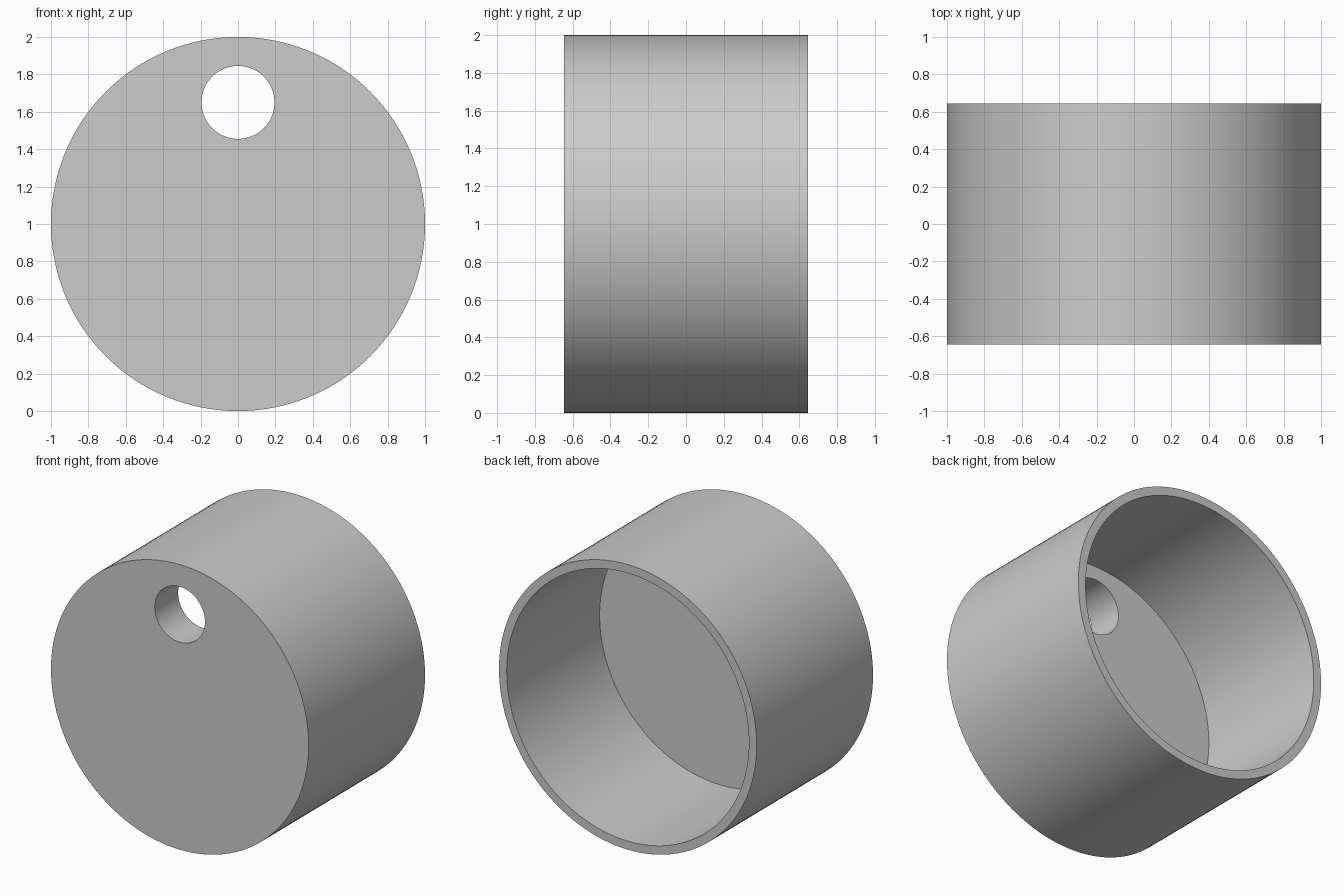
import bpy
import bmesh
from math import cos, sin, tau, radians

if "Cube" in bpy.data.objects:
    bpy.data.objects.remove(bpy.data.objects["Cube"], do_unlink=True)

OUTER, INNER = 1.0, 0.94
FRONT, BACK = -0.645, 0.645
FLOOR = 0.26
HOLE_R, HOLE_Z = 0.195, 1.65


def lathe(name, profile, centre_z, segments):
    """Revolve (radius, y) rings around the y axis and cap both ends."""
    bm = bmesh.new()
    angles = [tau * i / segments for i in range(segments)]
    rings = [[bm.verts.new((r * cos(a), y, centre_z + r * sin(a))) for a in angles]
             for r, y in profile]
    for a, b in zip(rings, rings[1:]):
        for i in range(segments):
            j = (i + 1) % segments
            bm.faces.new((a[i], a[j], b[j], b[i]))
    bm.faces.new(rings[0])
    bm.faces.new(rings[-1])
    bmesh.ops.recalc_face_normals(bm, faces=bm.faces)
    mesh = bpy.data.meshes.new(name)
    bm.to_mesh(mesh)
    bm.free()
    obj = bpy.data.objects.new(name, mesh)
    bpy.context.collection.objects.link(obj)
    return obj


# Plain grey material
grey = bpy.data.materials.new("light grey")
grey.use_nodes = True
colour = (0.6, 0.6, 0.6, 1)
grey.diffuse_color = colour
grey.node_tree.nodes["Principled BSDF"].inputs["Base Color"].default_value = colour

# Round cup: closed thick front, open back with a thin wall
cup = lathe("round_cup", [(OUTER, FRONT), (OUTER, BACK), (INNER, BACK),
                          (INNER, FRONT + FLOOR)], 1.0, 128)
cup.data.materials.append(grey)

# Round hole through the front wall
cutter = lathe("hole_cutter", [(HOLE_R, FRONT - 0.1), (HOLE_R, FRONT + FLOOR + 0.1)],
               HOLE_Z, 64)
cutter.data.materials.append(grey)
cutter.hide_render = True
cut = cup.modifiers.new("hole", "BOOLEAN")
cut.operation = "DIFFERENCE"
cut.solver = "EXACT"
cut.object = cutter

# Bake the cut, then smooth the round walls
bpy.ops.object.select_all(action="DESELECT")
cup.select_set(True)
bpy.context.view_layer.objects.active = cup
bpy.ops.object.modifier_apply(modifier=cut.name)
bpy.data.objects.remove(cutter, do_unlink=True)
bpy.ops.object.shade_smooth_by_angle(angle=radians(30))
